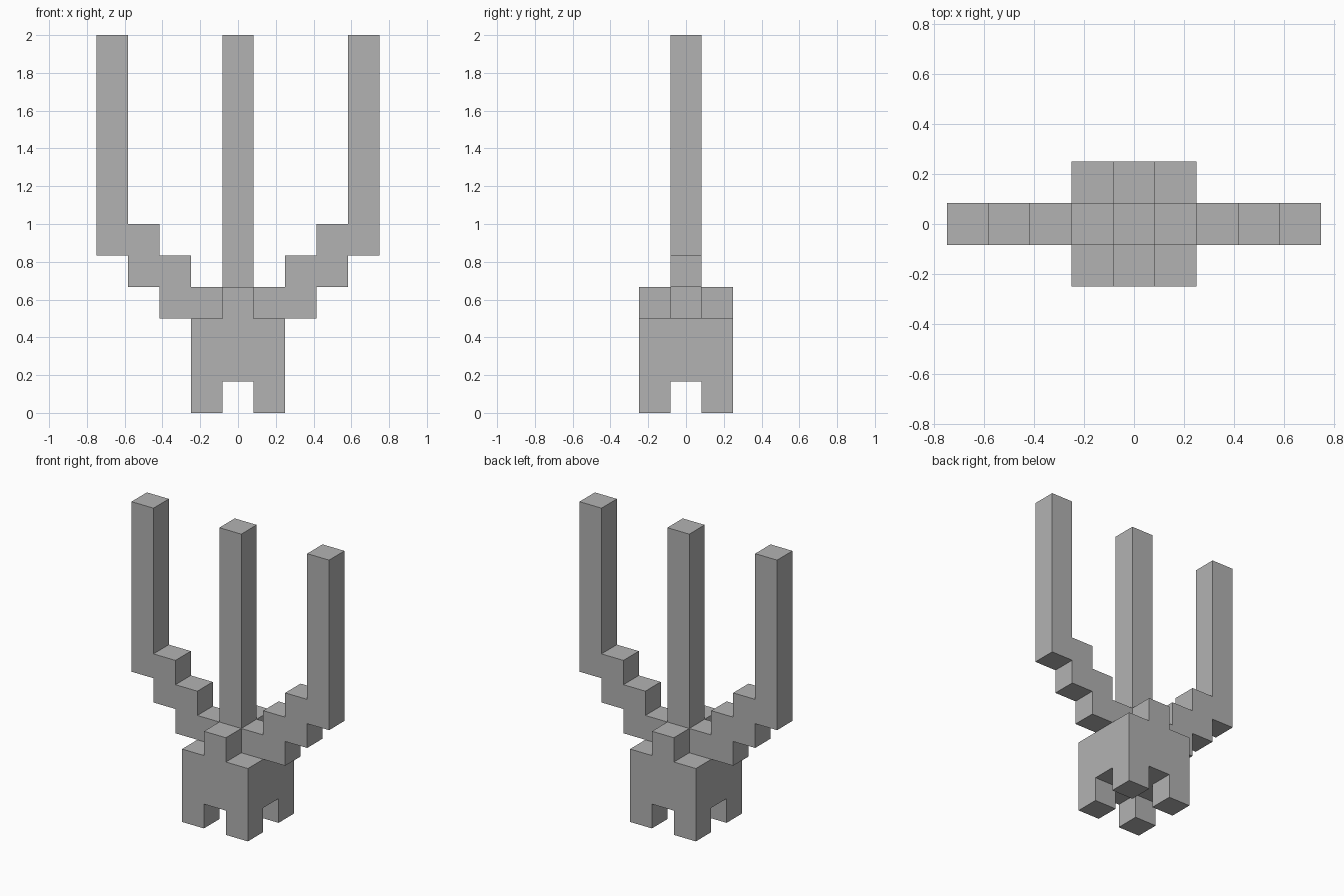
import bpy
import bmesh
from mathutils import Vector

U = 1 / 6  # one block
cube = bpy.data.objects.get("Cube")
if cube:
    bpy.data.objects.remove(cube, do_unlink=True)

GREY = (0.448, 0.448, 0.448, 1)
grey = bpy.data.materials.new("plain grey")
grey.use_nodes = True
grey.diffuse_color = GREY
grey.node_tree.nodes["Principled BSDF"].inputs["Base Color"].default_value = GREY


def finish(bm, name):
    bmesh.ops.scale(bm, vec=(U, U, U), verts=bm.verts)
    bmesh.ops.recalc_face_normals(bm, faces=bm.faces)
    mesh = bpy.data.meshes.new(name)
    bm.to_mesh(mesh)
    bm.free()
    mesh.materials.append(grey)
    obj = bpy.data.objects.new(name, mesh)
    bpy.context.collection.objects.link(obj)
    return obj


def extrude(bm, faces, offset):
    result = bmesh.ops.extrude_face_region(bm, geom=faces)["geom"]
    verts = [g for g in result if isinstance(g, bmesh.types.BMVert)]
    bmesh.ops.translate(bm, vec=Vector(offset), verts=verts)


def cells(bm, z, corners):
    """Level faces at height z, either the corner cells or the cross."""
    found = []
    for f in bm.faces:
        c = f.calc_center_median()
        if abs(c.z - z) < 0.01 and (abs(c.x * c.y) > 0.5) == corners:
            found.append(f)
    return found


def extruded_profile(name, points, side=1):
    """Slab one block deep from an x-z outline."""
    bm = bmesh.new()
    face = bm.faces.new([bm.verts.new((side * x, -0.5, z)) for x, z in points])
    extrude(bm, [face], (0, 1, 0))
    return finish(bm, name)


# Base: block of three by three cells, four corner legs, raised cross on top
bm = bmesh.new()
bmesh.ops.create_grid(bm, x_segments=3, y_segments=3, size=1.5)
bmesh.ops.translate(bm, vec=(0, 0, 1), verts=bm.verts)
extrude(bm, bm.faces[:], (0, 0, 2))
bmesh.ops.recalc_face_normals(bm, faces=bm.faces)
extrude(bm, cells(bm, 1, True), (0, 0, -1))
extrude(bm, cells(bm, 3, False), (0, 0, 1))
finish(bm, "base_with_legs")

# Middle prong
extruded_profile("middle_prong", [(-0.5, 4), (0.5, 4), (0.5, 12), (-0.5, 12)])

# Stepped side prongs
steps = [(1.5, 3), (2.5, 3), (2.5, 4), (3.5, 4), (3.5, 5), (4.5, 5), (4.5, 12),
         (3.5, 12), (3.5, 6), (2.5, 6), (2.5, 5), (1.5, 5)]
for name, side in (("left_prong", 1), ("right_prong", -1)):
    extruded_profile(name, steps, side)
